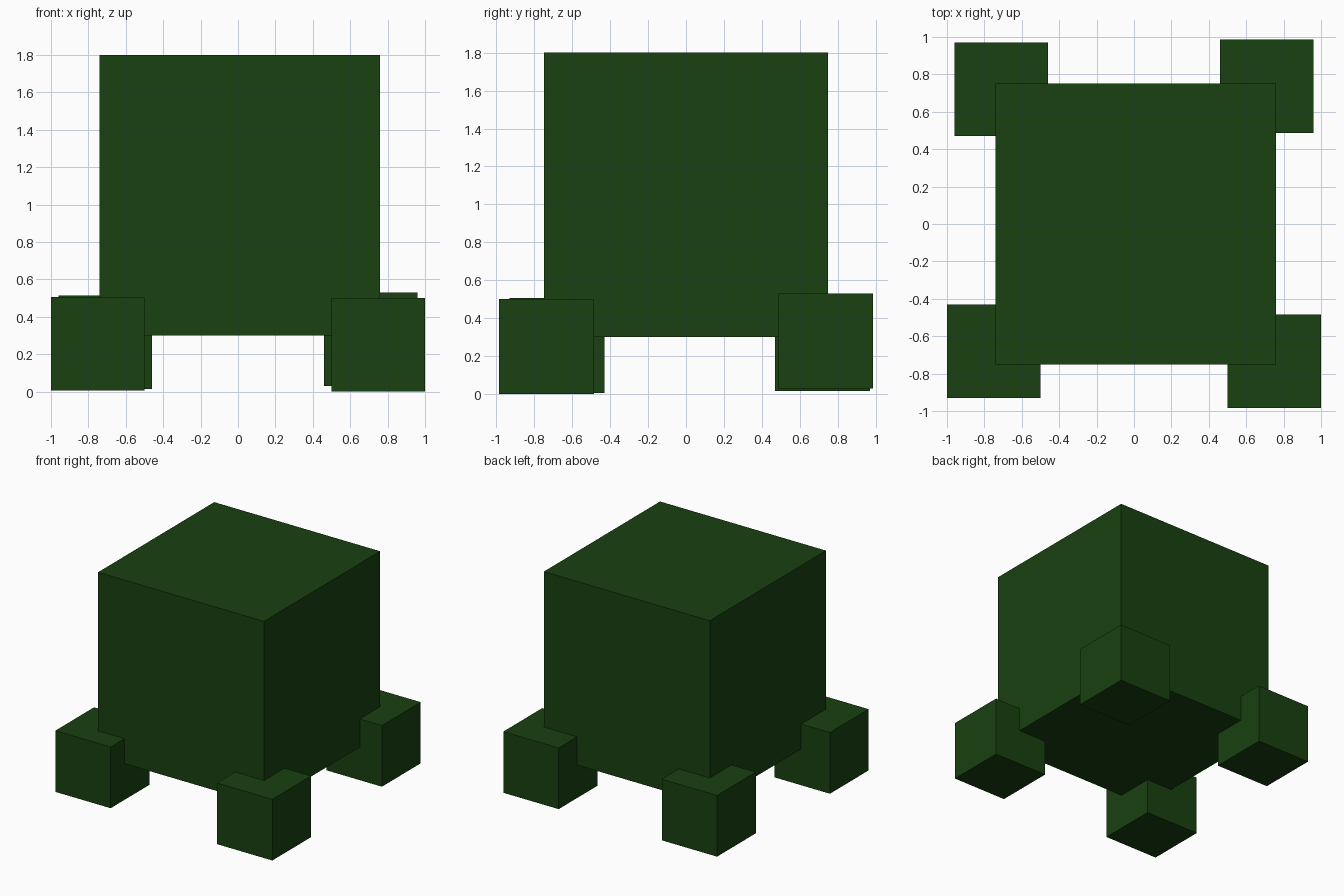
import bpy

if "Cube" in bpy.data.objects:
    bpy.data.objects.remove(bpy.data.objects["Cube"])

green = bpy.data.materials.new("dark_green")
green.diffuse_color = (0.009, 0.052, 0.005, 1.0)
green.use_nodes = True
green.node_tree.nodes["Principled BSDF"].inputs["Base Color"].default_value = green.diffuse_color


def cube(name, size, centre):
    bpy.ops.mesh.primitive_cube_add(size=size, location=centre)
    obj = bpy.context.object
    obj.name = name
    obj.data.materials.append(green)
    return obj


# Large cubic body
cube("body", 1.5, (0.01, 0.0, 1.05))

# Four feet, placed slightly unevenly by hand at the corners
feet = {
    "front_left_foot": (-0.75, -0.68, 0.255),
    "front_right_foot": (0.75, -0.735, 0.25),
    "back_left_foot": (-0.71, 0.72, 0.265),
    "back_right_foot": (0.71, 0.737, 0.28),
}
for name, centre in feet.items():
    cube(name, 0.5, centre)
